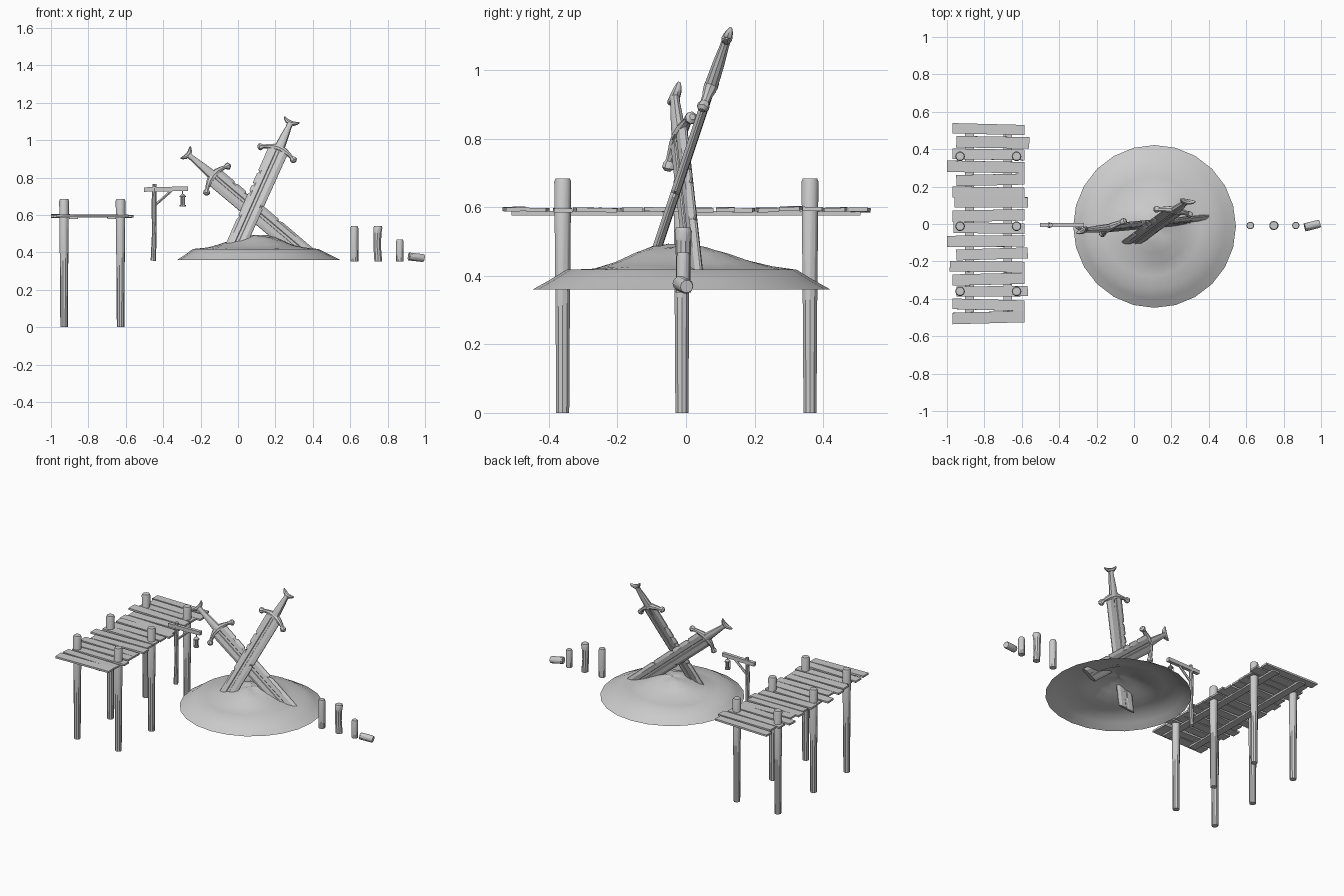
import bpy, bmesh, math, random
from mathutils import Vector, Matrix

if "Cube" in bpy.data.objects:
    bpy.data.objects.remove(bpy.data.objects["Cube"])

random.seed(4)


def make(name, bm, angle=35):
    bmesh.ops.recalc_face_normals(bm, faces=bm.faces)
    me = bpy.data.meshes.new(name)
    bm.to_mesh(me)
    bm.free()
    ob = bpy.data.objects.new(name, me)
    bpy.context.collection.objects.link(ob)
    bpy.ops.object.select_all(action='DESELECT')
    ob.select_set(True)
    bpy.context.view_layer.objects.active = ob
    bpy.ops.object.shade_smooth_by_angle(angle=math.radians(angle))
    return ob


def loft(name, rings, mat=Matrix(), caps=True, angle=35):
    bm = bmesh.new()
    vs = [[bm.verts.new(mat @ Vector(p)) for p in r] for r in rings]
    n = len(rings[0])
    for a, b in zip(vs, vs[1:]):
        for i in range(n):
            j = (i + 1) % n
            bm.faces.new((a[i], a[j], b[j], b[i]))
    if caps:
        bm.faces.new(vs[0])
        bm.faces.new(vs[-1])
    return make(name, bm, angle)


def log(name, path, radii, sides=10):
    """Round timber following a path of points."""
    path = [Vector(p) for p in path]
    q = (path[-1] - path[0]).to_track_quat('Z', 'Y')
    rings = [[p + q @ Vector((r * math.cos(2 * math.pi * i / sides),
                              r * math.sin(2 * math.pi * i / sides), 0))
              for i in range(sides)] for p, r in zip(path, radii)]
    return loft(name, rings)


def box(name, loc, size, rot=(0, 0, 0)):
    from mathutils import Euler
    bm = bmesh.new()
    m = Matrix.Translation(loc) @ Euler(rot).to_matrix().to_4x4() @ Matrix.Diagonal((*size, 1))
    bmesh.ops.create_cube(bm, size=1, matrix=m)
    return make(name, bm)


# Dock: posts, beams and uneven planks
for x in (-0.93, -0.628):
    for y in (-0.36, -0.012, 0.362):
        log("dock_post", [(x, y, 0), (x, y, 0.3), (x, y, 0.675), (x, y, 0.685)],
            [0.020, 0.022, 0.026, 0.022])
for x in (-0.88, -0.675):
    box("dock_beam", (x, 0, 0.583), (0.048, 1.02, 0.012))
planks = [(0.507, -.97, -.585), (0.437, -.95, -.56), (0.372, -.97, -.585), (0.305, -1.0, -.585),
          (0.236, -.95, -.585), (0.168, -.97, -.585), (0.115, -.96, -.568), (0.045, -.97, -.585),
          (-.022, -.965, -.585), (-.092, -1.0, -.585), (-.160, -.95, -.568), (-.228, -.985, -.585),
          (-.295, -.97, -.585), (-.360, -.95, -.568), (-.432, -.97, -.585), (-.500, -.97, -.585)]
for i, (y, x0, x1) in enumerate(planks):
    box("dock_plank", ((x0 + x1) / 2, y, 0.594 + random.uniform(-.003, .003)),
        (x1 - x0, random.uniform(.054, .062), 0.012),
        (random.uniform(-.03, .03), random.uniform(-.008, .008), random.uniform(-.03, .03)))

# Lamp post with arm, brace and hanging lantern
log("lamp_post", [(-.453, -.006, .355), (-.447, -.006, .52), (-.45, -.006, .65), (-.446, -.006, .765)],
    [.015, .013, .014, .011])
box("lamp_arm", (-.385, -.006, .738), (.235, .022, .024), (0, -.02, 0))
log("lamp_brace", [(-.44, -.006, .655), (-.35, -.006, .735)], [.008, .008], 6)
lx, ly = -.296, -.014
log("lantern_hook", [(lx, ly, .74), (lx, ly, .705)], [.003, .003], 6)
log("lantern_cap", [(lx, ly, .695), (lx, ly, .701), (lx, ly, .712)], [.018, .017, .005], 8)
log("lantern_base", [(lx, ly, .645), (lx, ly, .652)], [.017, .017], 8)
log("lantern_glass", [(lx, ly, .652), (lx, ly, .695)], [.009, .009], 8)
for k in range(4):
    a = math.pi / 4 + k * math.pi / 2
    p = (lx + .015 * math.cos(a), ly + .015 * math.sin(a))
    log("lantern_bar", [(*p, .650), (*p, .696)], [.002, .002], 5)

# Mound: open shell with a raised crown
prof = [(.435, .36, 0), (.385, .388, -.006), (.336, .418, -.015), (.265, .423, -.015),
        (.20, .440, -.01), (.14, .463, 0), (.085, .482, 0), (.04, .489, 0), (.003, .490, 0)]
rings = []
for k, (r, z, dx) in enumerate(prof):
    amp = .005 if 2 < k < 8 else 0
    rings.append([(.11 + dx + r * math.cos(2 * math.pi * i / 24), -.013 + r * math.sin(2 * math.pi * i / 24),
                   z + amp * math.sin(2 * math.pi * i / 8 + k)) for i in range(24)])
mound = loft("mound", rings, caps=False, angle=60)


def arc_bar(name, m, half, bend, s0, sizes):
    """Curved bar across the sword; sizes are (t, half height, half depth)."""
    out = []
    for t, h, d in sizes:
        s = s0 + bend * t * t
        slope = 2 * bend * t / half
        nx, nz = -slope / math.hypot(1, slope), 1 / math.hypot(1, slope)
        out.append([(half * t + nx * h * math.cos(a), d * math.sin(a), s + nz * h * math.cos(a))
                    for a in (2 * math.pi * i / 8 for i in range(8))])
    loft(name, out, m)


def mirrored(half_sizes):
    return [(-t, h, d) for t, h, d in reversed(half_sizes) if t] + half_sizes


def sword(name, guard, pommel_dir, width_dir, grip, len_left, len_right, nicks):
    d = Vector(pommel_dir).normalized()
    w = Vector(width_dir)
    w = (w - d * w.dot(d)).normalized()
    n = d.cross(w)
    m = Matrix((w, n, d)).transposed().to_4x4()
    m.translation = guard
    # Blade: lens section with a central groove and chipped edges
    hw, th = .055, .013
    fs = sorted([0, .08, .9, 1] + [f + o for f, _ in nicks for o in (-.014, 0, .02)])
    rows = []
    for f in fs:
        cut = {1: 0, -1: 0}
        for nf, side in nicks:
            if abs(nf - f) < 1e-6:
                cut[side] = .011
        g = .004 if .05 < f < .95 else 0
        b = hw - .003 * f
        sec = [(b - cut[1], .003), (.036, th), (.010, th), (.007, th - g), (-.007, th - g), (-.010, th),
               (-.036, th), (-b + cut[-1], .003)]
        sec += [(u, -v) for u, v in reversed(sec)]
        rows.append([(u, v, -f * (len_left + (len_right - len_left) * (u + hw) / (2 * hw))) for u, v in sec])
    loft(name + "_blade", rows, m, angle=20)
    # Guard drooping towards the blade, with knobbed tips
    arc_bar(name + "_guard", m, .105, -.036, .012, mirrored(
        [(0, .021, .021), (.3, .018, .019), (.6, .012, .014), (.78, .010, .013),
         (.86, .018, .018), (.96, .019, .018), (1.03, .009, .009)]))
    # Tapered grip
    rows = [[(a * math.cos(2 * math.pi * i / 10), b * math.sin(2 * math.pi * i / 10), s) for i in range(10)]
            for s, a, b in ((.0, .027, .02), (.03, .027, .02), (.09, .022, .018),
                            (grip - .03, .016, .014), (grip - .005, .017, .014))]
    loft(name + "_grip", rows, m)
    # Crescent pommel
    arc_bar(name + "_pommel", m, .040, .018, grip - .005, mirrored(
        [(0, .014, .016), (.5, .012, .014), (.85, .008, .010), (1.08, .003, .004)]))


sword("tall_sword", (.215, .07, .945), (.295, .22, .66), (.22, -.035, -.085), .172, .69, .63,
      [(.22, -1), (.33, -1), (.40, -1), (.52, 1), (.62, -1)])
sword("leaning_sword", (-.125, -.02, .802), (-.59, -.055, .5), (.125, .07, .145), .190, .61, .70,
      [(.15, 1), (.27, 1), (.36, 1), (.48, -1), (.60, 1)])

# Row of mooring stumps and a fallen one
log("stump_1", [(.622, -.008, .352), (.622, -.008, .53), (.622, -.008, .54)], [.021, .021, .018])
log("stump_2", [(.750, -.008, .352), (.744, -.008, .43), (.745, -.008, .50), (.748, -.008, .53), (.748, -.008, .541)],
    [.022, .021, .023, .025, .021])
log("stump_3", [(.865, -.008, .352), (.865, -.008, .458), (.865, -.008, .468)], [.020, .020, .017])
log("fallen_stump", [(.913, -.018, .378), (.985, .000, .370), (.994, .002, .369)], [.022, .022, .019])
